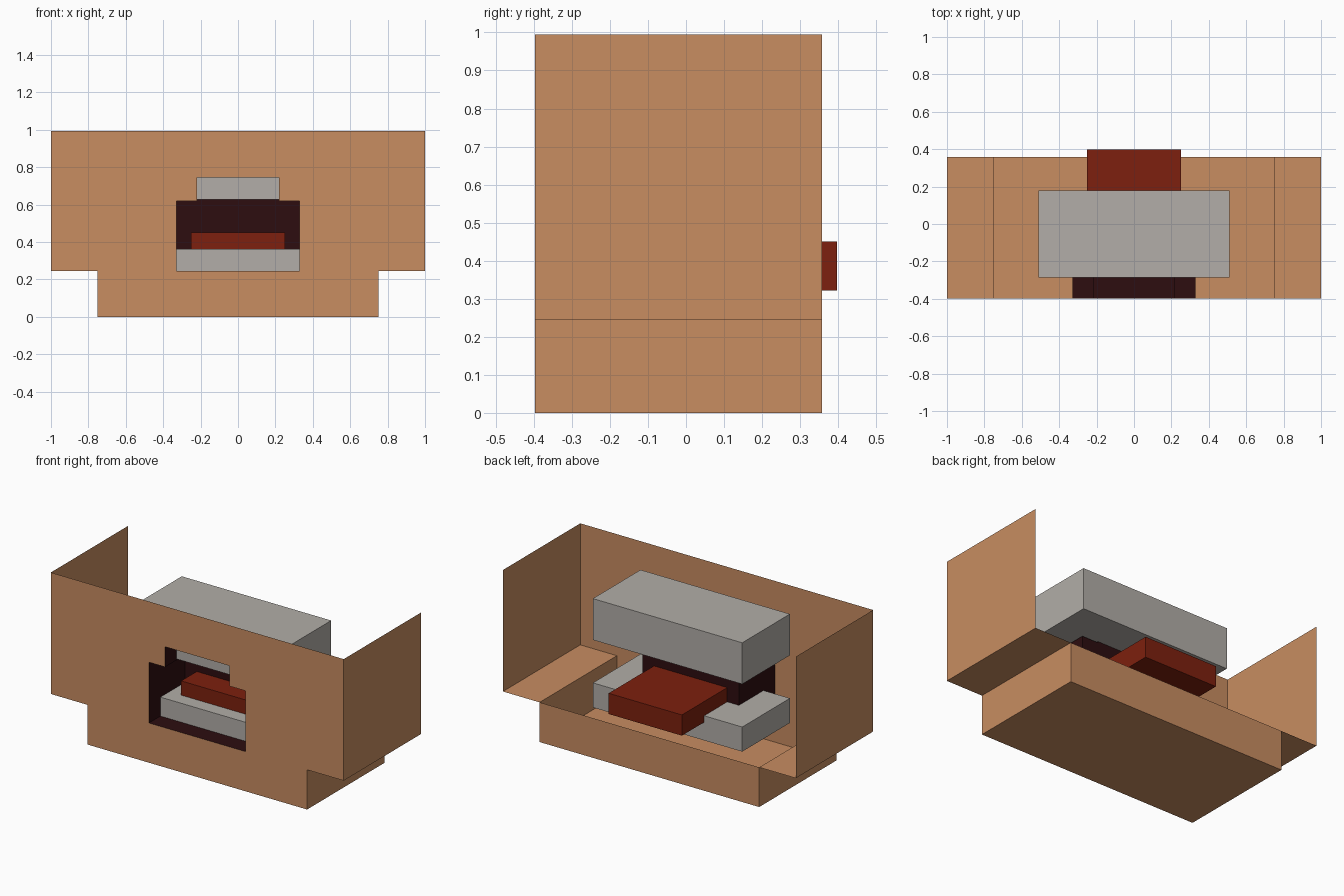
import bpy, bmesh

if "Cube" in bpy.data.objects:
    bpy.data.objects.remove(bpy.data.objects["Cube"])

def material(name, rgb):
    m = bpy.data.materials.new(name)
    m.diffuse_color = (*rgb, 1)
    m.use_nodes = True
    m.node_tree.nodes["Principled BSDF"].inputs["Base Color"].default_value = m.diffuse_color
    return m

TAN = material("tan", (0.578, 0.266, 0.120))
GREY = material("warm grey", (0.445, 0.423, 0.392))
RED = material("rust red", (0.205, 0.0144, 0.0044))
DARK = material("dark maroon", (0.026, 0.004, 0.0052))

Y0, Y1 = -0.397, 0.357           # front and back of the shell
Z_STEP, Z_TOP = 0.245, 0.995     # step height and rim height

def finish(name, bm, mat):
    bmesh.ops.remove_doubles(bm, verts=bm.verts, dist=1e-4)
    bmesh.ops.recalc_face_normals(bm, faces=bm.faces)
    me = bpy.data.meshes.new(name)
    bm.to_mesh(me)
    bm.free()
    me.materials.append(mat)
    ob = bpy.data.objects.new(name, me)
    bpy.context.collection.objects.link(ob)
    return ob

def quad(bm, *pts):
    bm.faces.new([bm.verts.new(p) for p in pts])

def sweep(bm, profile, y0, y1):
    """Open or closed x/z profile drawn along y."""
    for (xa, za), (xb, zb) in zip(profile, profile[1:]):
        quad(bm, (xa, y0, za), (xb, y0, zb), (xb, y1, zb), (xa, y1, za))

def plate(bm, y, xs, zs, keep):
    """Upright plate made of the grid cells whose centre passes keep()."""
    for xa, xb in zip(xs, xs[1:]):
        for za, zb in zip(zs, zs[1:]):
            if keep(abs(xa + xb) / 2, (za + zb) / 2):
                quad(bm, (xa, y, za), (xb, y, za), (xb, y, zb), (xa, y, zb))

def mirrored(half):
    return half + [(-x, z) for x, z in reversed(half)]

def block(name, x, y0, y1, z0, z1, mat):
    bm = bmesh.new()
    bmesh.ops.create_cube(bm, size=1)
    for v in bm.verts:
        v.co = (v.co.x * 2 * x, y0 + (v.co.y + .5) * (y1 - y0), z0 + (v.co.z + .5) * (z1 - z0))
    return finish(name, bm, mat)

def in_opening(x, z):
    return (x < 0.33 and Z_STEP < z < 0.62) or (x < 0.22 and Z_STEP < z < 0.745)

XS = [-1, -0.75, -0.33, -0.22, 0.22, 0.33, 0.75, 1]
ZS = [0, Z_STEP, 0.62, 0.745, Z_TOP]

# Open shell: front with stepped opening, sides, ledges, tray and low back wall
bm = bmesh.new()
plate(bm, Y0, XS, ZS, lambda x, z: (x < 0.75 or z > Z_STEP) and not in_opening(x, z))
sweep(bm, mirrored([(1, Z_TOP), (1, Z_STEP), (0.75, Z_STEP), (0.75, 0)]), Y0, Y1)
quad(bm, (-0.75, Y1, 0), (0.75, Y1, 0), (0.75, Y1, Z_STEP), (-0.75, Y1, Z_STEP))
finish("outer_shell", bm, TAN)

# Dark recess behind the opening, closed at its back
RECESS_BACK = -0.045
bm = bmesh.new()
outline = mirrored([(0.22, 0.745), (0.22, 0.62), (0.33, 0.62), (0.33, Z_STEP)])
sweep(bm, outline + outline[:1], Y0, RECESS_BACK)
plate(bm, RECESS_BACK, XS, ZS, in_opening)
finish("recess", bm, DARK)

# Grey blocks above and below, and the red tongue between them
block("upper_block", 0.51, -0.285, 0.18, 0.627, 0.882, GREY)
block("lower_block", 0.51, -0.285, 0.18, 0.21, 0.362, GREY)
block("tongue", 0.25, -0.197, 0.397, 0.322, 0.45, RED)
